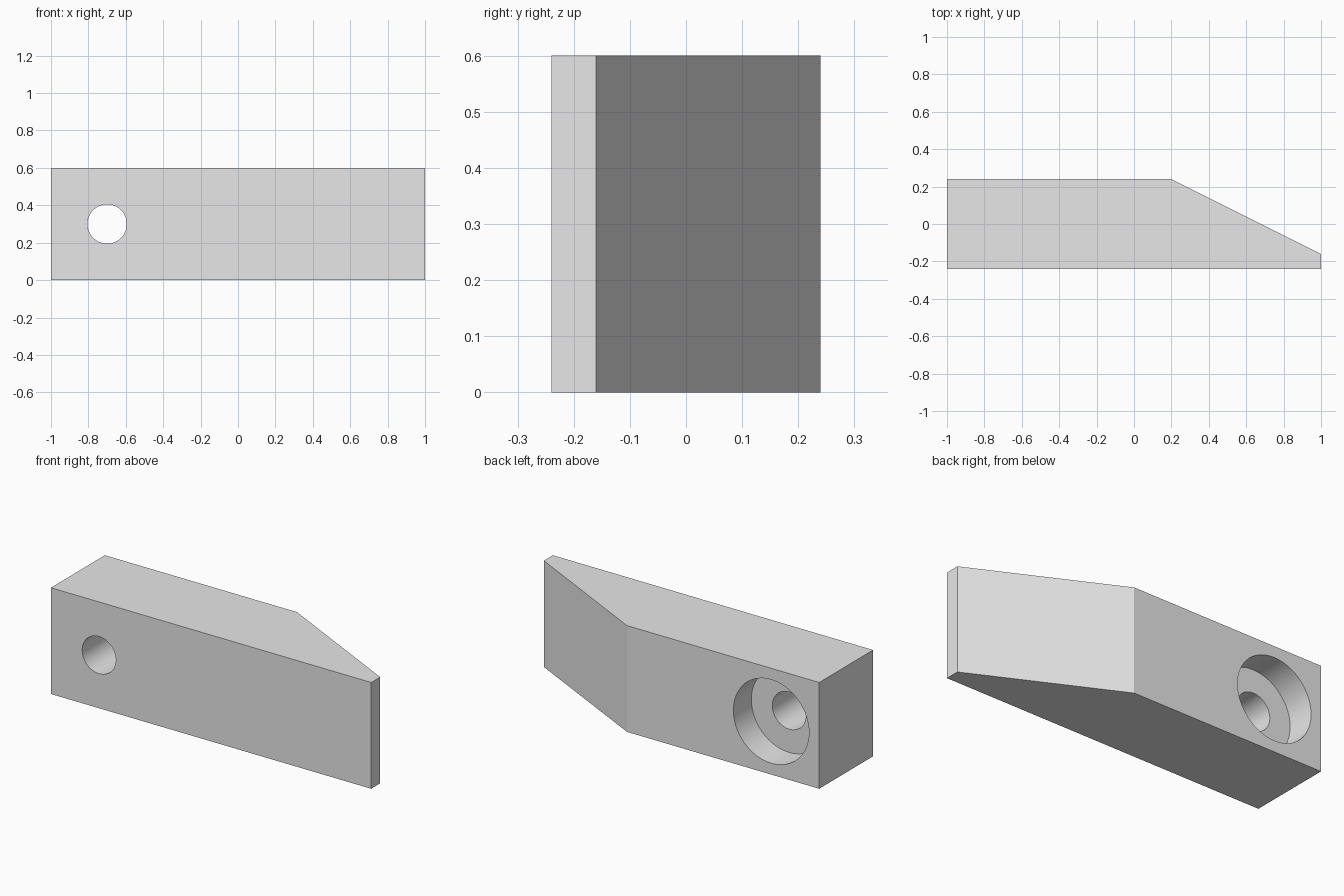
import bpy
import bmesh
from math import radians
from mathutils import Matrix, Vector

cube = bpy.data.objects.get("Cube")
if cube:
    bpy.data.objects.remove(cube, do_unlink=True)

HEIGHT = 0.6
HOLE_X, HOLE_Z = -0.7, 0.3


def make_object(name, bm):
    bmesh.ops.recalc_face_normals(bm, faces=bm.faces)
    mesh = bpy.data.meshes.new(name)
    bm.to_mesh(mesh)
    bm.free()
    obj = bpy.data.objects.new(name, mesh)
    bpy.context.collection.objects.link(obj)
    return obj


def bore_cutter(name, radius, y0, y1):
    """Cylinder along y, used to drill the block."""
    bm = bmesh.new()
    place = Matrix.Translation((HOLE_X, (y0 + y1) / 2, HOLE_Z)) @ Matrix.Rotation(radians(90), 4, "X")
    bmesh.ops.create_cone(bm, cap_ends=True, segments=64, radius1=radius,
                          radius2=radius, depth=y1 - y0, matrix=place)
    obj = make_object(name, bm)
    obj.hide_render = True
    return obj


# Material
grey = bpy.data.materials.new("plain grey")
grey.use_nodes = True
colour = (0.8, 0.8, 0.8, 1)
grey.diffuse_color = colour
grey.node_tree.nodes["Principled BSDF"].inputs["Base Color"].default_value = colour

# Tapered block: plan outline extruded upwards
outline = [(-1, -0.24), (1, -0.24), (1, -0.16), (0.2, 0.24), (-1, 0.24)]
bm = bmesh.new()
base = bm.faces.new([bm.verts.new((x, y, 0)) for x, y in outline])
top = bmesh.ops.extrude_face_region(bm, geom=[base], use_keep_orig=True)["geom"]
bmesh.ops.translate(bm, vec=Vector((0, 0, HEIGHT)),
                    verts=[v for v in top if isinstance(v, bmesh.types.BMVert)])
block = make_object("tapered_block", bm)
block.data.materials.append(grey)

# Through hole and the counterbore in the back
cutters = [bore_cutter("through_hole_cutter", 0.105, -0.4, 0.4),
           bore_cutter("counterbore_cutter", 0.236, 0.08, 0.4)]
for cutter in cutters:
    cutter.data.materials.append(grey)
    mod = block.modifiers.new(cutter.name, "BOOLEAN")
    mod.operation = "DIFFERENCE"
    mod.solver = "EXACT"
    mod.object = cutter

# Bake the cuts, then drop the cutters
bpy.context.view_layer.update()
cut_mesh = bpy.data.meshes.new_from_object(
    block.evaluated_get(bpy.context.evaluated_depsgraph_get()))
block.modifiers.clear()
block.data = cut_mesh
for cutter in cutters:
    bpy.data.objects.remove(cutter, do_unlink=True)

# Smooth bores, crisp block edges
bpy.ops.object.select_all(action="DESELECT")
block.select_set(True)
bpy.context.view_layer.objects.active = block
bpy.ops.object.shade_smooth_by_angle(angle=radians(20))
